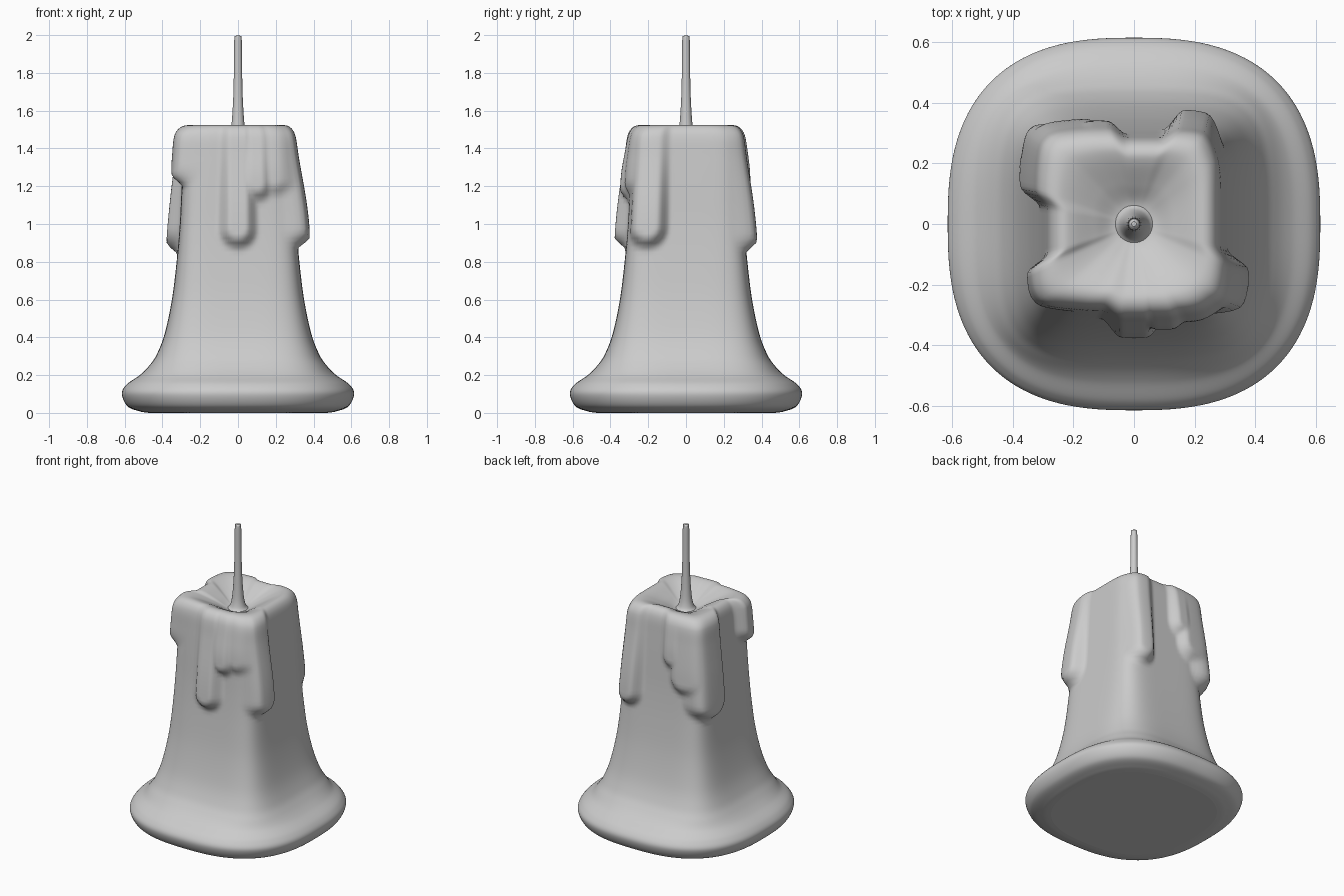
import bpy, bmesh, math

if "Cube" in bpy.data.objects:
    bpy.data.objects.remove(bpy.data.objects["Cube"])

SEG = 160


def smooth(t):
    t = max(0.0, min(1.0, t))
    return t * t * (3 - 2 * t)


def spline(points, steps):
    """Catmull-Rom sampling through a list of tuples."""
    out = []
    for i in range(len(points) - 1):
        p0, p1 = points[max(i - 1, 0)], points[i]
        p2, p3 = points[i + 1], points[min(i + 2, len(points) - 1)]
        for k in range(steps):
            t = k / steps
            out.append(tuple(
                0.5 * (2 * b + (c - a) * t + (2 * a - 5 * b + 4 * c - d) * t * t
                       + (3 * b - a - 3 * c + d) * t ** 3)
                for a, b, c, d in zip(p0, p1, p2, p3)))
    out.append(points[-1])
    return out


def skin(name, rings):
    """Skin closed rings into a smooth, capped mesh."""
    bm = bmesh.new()
    loops = [[bm.verts.new(p) for p in ring] for ring in rings]
    for a, b in zip(loops, loops[1:]):
        n = len(a)
        for i in range(n):
            j = (i + 1) % n
            bm.faces.new((a[i], a[j], b[j], b[i]))
    bm.faces.new(loops[0][::-1])
    bm.faces.new(loops[-1])
    for f in bm.faces:
        f.smooth = len(f.verts) == 4
    me = bpy.data.meshes.new(name)
    bm.to_mesh(me)
    bm.free()
    ob = bpy.data.objects.new(name, me)
    bpy.context.collection.objects.link(ob)
    return ob


# Wax drips: centre x, y, axis, sign, radius, tip height, thickness, thickness share at rim
DRIPS = [
    (0.00, -.30, 1, -1, .11, .86, .065, .45),
    (0.10, -.30, 1, -1, .10, 1.11, .050, .5),
    (0.20, -.30, 1, -1, .10, 1.14, .030, .5),
    (0.33, -.30, 1, -1, .10, .86, .030, .5),
    (0.30, -.20, 0, 1, .12, .86, .070, .35),
    (-.30, -.23, 0, -1, .13, 1.19, .062, .95),
    (-.30, 0.20, 0, -1, .15, .83, .065, .6),
    (0.20, 0.30, 1, 1, .11, .84, .065, .4),
    (-.30, 0.30, 1, 1, .12, .85, .040, .7),
    (-.20, 0.30, 1, 1, .12, 1.00, .045, .7),
    (-.12, 0.30, 1, 1, .10, 1.15, .045, .7),
]


def drip_offset(x, y, z):
    best = {}
    for cx, cy, axis, sign, r, tip, amt, rim in DRIPS:
        d = math.sqrt((x - cx) ** 2 + (y - cy) ** 2 + max(0, tip + r - z) ** 2)
        if d < r:
            grow = rim + (1 - rim) * smooth((1.5 - z) / (1.38 - tip))
            v = amt * grow * smooth((r - d) / .07)
            best[axis, sign] = max(best.get((axis, sign), 0), v)
    return [sum(v * k[1] for k, v in best.items() if k[0] == a) for a in (0, 1)]


# Candle body: height, half width, squareness
profile = [
    (0, .47, 2.6), (.008, .52, 2.6), (.035, .585, 2.6), (.10, .615, 2.6),
    (.15, .59, 2.65), (.20, .52, 3.0), (.25, .47, 3.6), (.31, .43, 4.1),
    (.42, .388, 4.6), (.6, .35, 5), (.8, .325, 5.5), (1.0, .308, 6),
    (1.2, .298, 6), (1.35, .290, 6), (1.45, .283, 6), (1.50, .267, 5.5),
    (1.522, .238, 5), (1.515, .20, 4), (1.475, .13, 3), (1.44, .075, 2.2),
    (1.43, .03, 2),
]
rings = []
for z, w, n in spline(profile, 8):
    ring = []
    for i in range(SEG):
        a = 2 * math.pi * i / SEG
        c, s = math.cos(a), math.sin(a)
        r = (abs(c) ** n + abs(s) ** n) ** (-1 / n)
        ux, uy = c * r, s * r
        dx, dy = drip_offset(ux * .3, uy * .3, z)
        k = min(1, w / .28) ** 2
        ring.append((ux * w + dx * k, uy * w + dy * k, z))
    rings.append(ring)
skin("candle_body", rings)

# Wick with flared foot
wick = [(1.42, .085), (1.435, .062), (1.46, .046), (1.53, .034), (1.70, .024),
        (1.97, .020), (1.99, .017), (2.0, .008)]
skin("wick", [[(r * math.cos(2 * math.pi * i / 24), r * math.sin(2 * math.pi * i / 24), z)
               for i in range(24)] for z, r in spline(wick, 4)])
